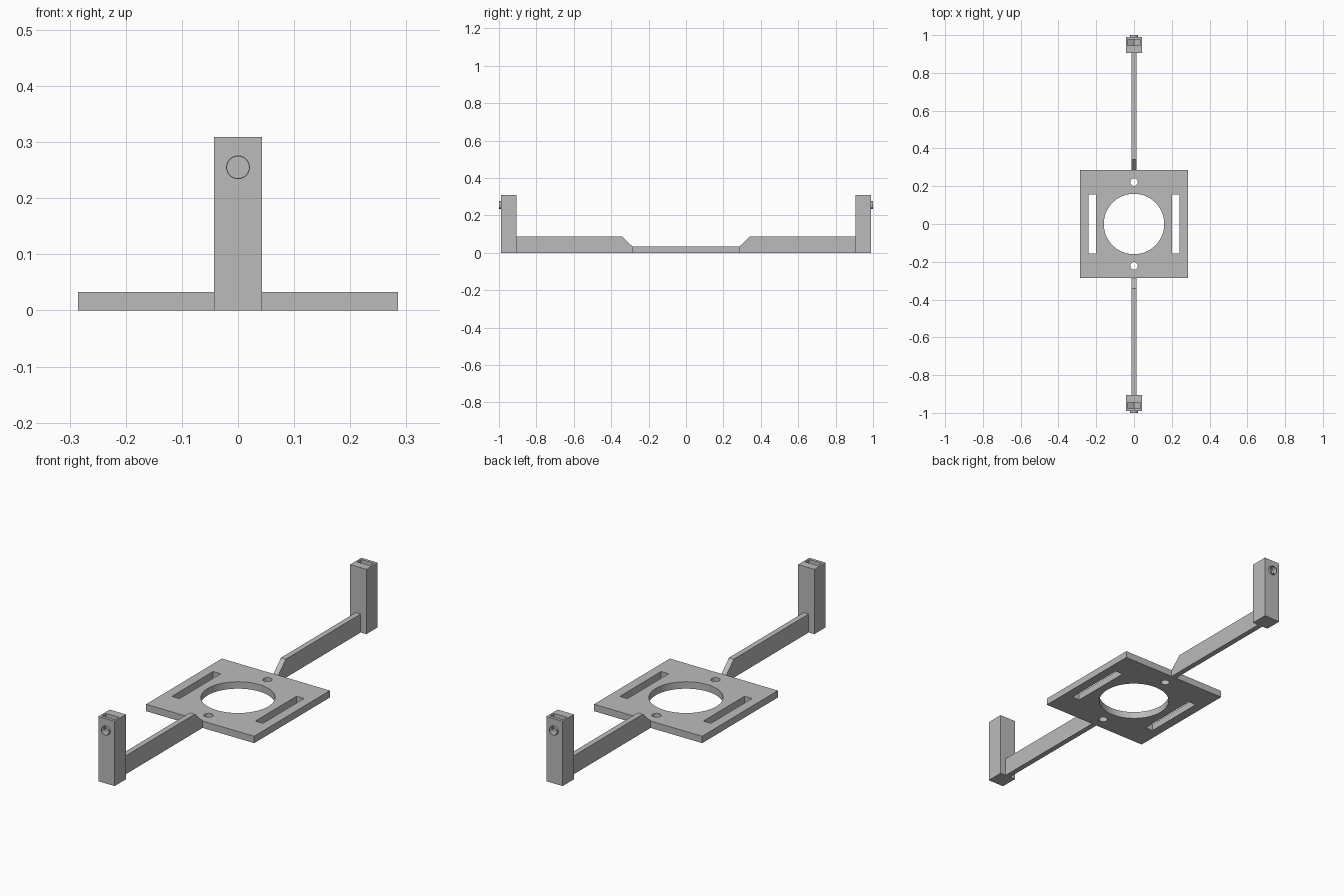
import bpy, bmesh, math
from mathutils import Matrix, Vector

if "Cube" in bpy.data.objects:
    bpy.data.objects.remove(bpy.data.objects["Cube"])

grey = bpy.data.materials.new("grey plastic")
grey.diffuse_color = (0.5, 0.5, 0.5, 1)
grey.use_nodes = True
grey.node_tree.nodes["Principled BSDF"].inputs["Base Color"].default_value = grey.diffuse_color


def finish(name, bm):
    bmesh.ops.recalc_face_normals(bm, faces=bm.faces)
    me = bpy.data.meshes.new(name)
    bm.to_mesh(me)
    bm.free()
    me.materials.append(grey)
    ob = bpy.data.objects.new(name, me)
    bpy.context.collection.objects.link(ob)
    return ob


def box(name, lo, hi):
    bm = bmesh.new()
    lo, hi = Vector(lo), Vector(hi)
    bmesh.ops.create_cube(bm, size=1, matrix=Matrix.Translation((lo + hi) / 2)
                          @ Matrix.Diagonal((*(hi - lo), 1)))
    return finish(name, bm)


def cylinder(name, radius, centre, depth, axis="Z", sides=32):
    bm = bmesh.new()
    m = Matrix.Translation(centre)
    if axis == "Y":
        m = m @ Matrix.Rotation(math.pi / 2, 4, "X")
    bmesh.ops.create_cone(bm, cap_ends=True, segments=sides, radius1=radius,
                          radius2=radius, depth=depth, matrix=m)
    return finish(name, bm)


def prism(name, points, direction):
    """Extrude a flat outline along a direction."""
    bm = bmesh.new()
    face = bm.faces.new([bm.verts.new(p) for p in points])
    ext = bmesh.ops.extrude_face_region(bm, geom=[face])["geom"]
    bmesh.ops.translate(bm, vec=direction,
                        verts=[v for v in ext if isinstance(v, bmesh.types.BMVert)])
    return finish(name, bm)


def cut(ob, cutters):
    """Subtract each cutter and discard it."""
    bpy.context.view_layer.objects.active = ob
    for c in cutters:
        mod = ob.modifiers.new("cut", "BOOLEAN")
        mod.operation, mod.solver, mod.object = "DIFFERENCE", "EXACT", c
        bpy.ops.object.modifier_apply(modifier=mod.name)
        bpy.data.objects.remove(c)


def smooth(ob):
    bpy.ops.object.select_all(action="DESELECT")
    ob.select_set(True)
    bpy.context.view_layer.objects.active = ob
    bpy.ops.object.shade_smooth_by_angle(angle=math.radians(30))


# Square base plate with centre opening, two screw holes and two strap slots
H = 0.033
plate = box("base_plate", (-0.285, -0.285, 0), (0.285, 0.285, H))
holes = [cylinder("opening", 0.16, (0, 0, 0), 0.2, sides=96)]
for s in (-1, 1):
    holes.append(cylinder("screw_hole", 0.02, (0, s * 0.222, 0), 0.2))
    holes.append(box("slot", (s * 0.22 - 0.02, -0.155, -0.1), (s * 0.22 + 0.02, 0.155, 0.1)))
cut(plate, holes)
smooth(plate)

BOLT_Z = 0.255
for side, angle in (("front", 0), ("back", math.pi)):
    # Arm with a sloped step up from the plate
    w = 0.013
    outline = [(-0.285, 0), (-0.285, H), (-0.342, 0.088), (-0.905, 0.088), (-0.905, 0)]
    arm = prism(side + "_arm", [(-w, y, z) for y, z in outline], (2 * w, 0, 0))

    # Upright post with a nut pocket open at the top and a bolt hole on the outside
    post = box(side + "_post", (-0.043, -0.99, 0), (0.043, -0.905, 0.309))
    nut = [(-0.034, 0.4), (-0.034, BOLT_Z - 0.02), (0, BOLT_Z - 0.04),
           (0.034, BOLT_Z - 0.02), (0.034, 0.4)]
    pocket = prism("pocket", [(x, -0.976, z) for x, z in nut], (0, 0.031, 0))
    bolt = cylinder("bolt_hole", 0.0195, (0, -0.985, BOLT_Z), 0.06, "Y")
    cut(post, [pocket, bolt])

    # Thin collar standing proud around the bolt hole
    collar = cylinder(side + "_collar", 0.0212, (0, -0.993, BOLT_Z), 0.014, "Y")
    cut(collar, [cylinder("bore", 0.0195, (0, -0.993, BOLT_Z), 0.06, "Y")])

    for ob in (arm, post, collar):
        ob.data.transform(Matrix.Rotation(angle, 4, "Z"))
    smooth(post)
    smooth(collar)
